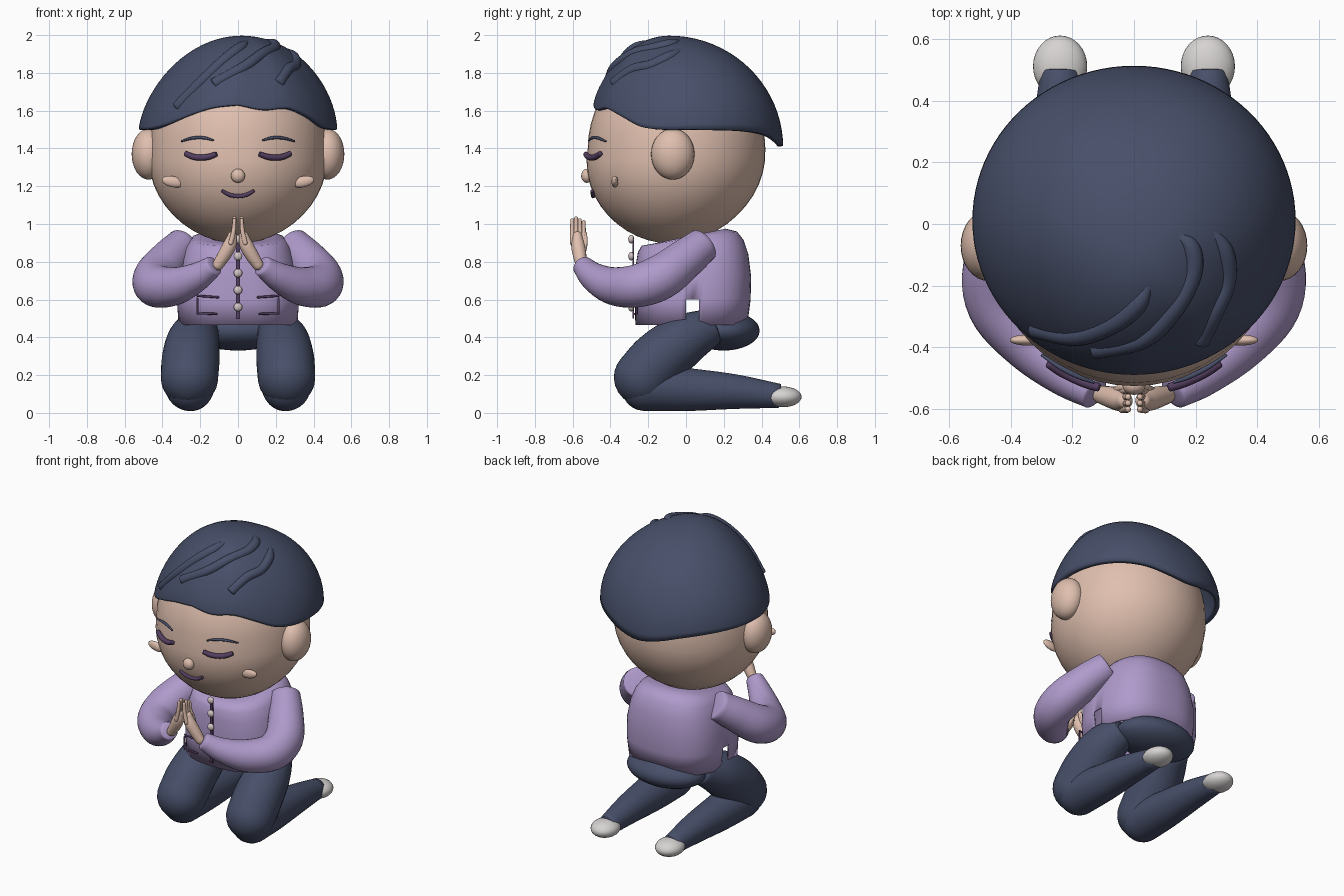
import bpy, bmesh, math
from mathutils import Vector, Matrix
from mathutils.bvhtree import BVHTree

cube = bpy.data.objects.get("Cube")
if cube:
    bpy.data.objects.remove(cube, do_unlink=True)


def material(name, r, g, b):
    m = bpy.data.materials.new(name)
    m.use_nodes = True
    m.diffuse_color = (r, g, b, 1)
    bsdf = next(n for n in m.node_tree.nodes if n.type == 'BSDF_PRINCIPLED')
    bsdf.inputs["Base Color"].default_value = (r, g, b, 1)
    bsdf.inputs["Roughness"].default_value = 0.7
    return m


NAVY = material("navy", .063, .078, .14)
SKIN = material("skin", .74, .52, .425)
LILAC = material("lilac", .43, .325, .6)
PLUM = material("dark plum", .09, .05, .12)
WHITE = material("sock white", .67, .65, .64)
PEARL = material("button pearl", .66, .56, .56)


def finish(name, bm, mat, thickness=0, angle=50):
    bmesh.ops.recalc_face_normals(bm, faces=bm.faces[:])
    mesh = bpy.data.meshes.new(name)
    bm.to_mesh(mesh)
    bm.free()
    ob = bpy.data.objects.new(name, mesh)
    bpy.context.collection.objects.link(ob)
    mesh.materials.append(mat)
    if thickness:
        mod = ob.modifiers.new("thickness", 'SOLIDIFY')
        mod.thickness, mod.offset = thickness, -1
    bpy.ops.object.select_all(action='DESELECT')
    ob.select_set(True)
    bpy.context.view_layer.objects.active = ob
    bpy.ops.object.shade_smooth_by_angle(angle=math.radians(angle))
    return ob


def ball(name, centre, radii, mat, turn=0, seg=32):
    bm = bmesh.new()
    bmesh.ops.create_uvsphere(bm, u_segments=seg, v_segments=seg // 2, radius=1)
    bm.transform(Matrix.Translation(centre) @ Matrix.Rotation(turn, 4, 'Y')
                 @ Matrix.Diagonal((*radii, 1)))
    return finish(name, bm, mat)


def bridge(bm, rings):
    n = len(rings[0])
    for a, b in zip(rings, rings[1:]):
        for i in range(n):
            j = (i + 1) % n
            bm.faces.new((a[i], a[j], b[j], b[i]))


def spline(pts, steps):
    """Smooth curve through the control points (any dimension)."""
    p = [Vector(q) for q in pts]
    p = [2 * p[0] - p[1]] + p + [2 * p[-1] - p[-2]]
    out = []
    for a, b, c, d in zip(p, p[1:], p[2:], p[3:]):
        for s in range(steps):
            t = s / steps
            out.append(.5 * (2 * b + (c - a) * t + (2 * a - 5 * b + 4 * c - d) * t * t
                             + (3 * b - a - 3 * c + d) * t ** 3))
    return out + [p[-2]]


def sweep(name, pts, mat, seg=20, steps=6, round_ends=(1, 1), flip=1):
    """Tube through (x, y, z, radius) points with domed ends (start, end)."""
    path = [(Vector((flip * q[0], q[1], q[2])), q[3]) for q in spline(pts, steps)]
    for dome in round_ends:
        path.reverse()
        tip, r = path[-1]
        along = (tip - path[-2][0]).normalized()
        for k in range(1, 7):
            a = k * math.pi / 12.3
            path.append((tip + along * r * dome * math.sin(a), r * math.cos(a)))
    bm = bmesh.new()
    rings, u = [], Vector((.3, .2, .9))
    for i, (c, r) in enumerate(path):
        t = (path[min(i + 1, len(path) - 1)][0] - path[max(i - 1, 0)][0]).normalized()
        u = (u - t * u.dot(t)).normalized()
        v = t.cross(u)
        rings.append([bm.verts.new(c + r * (u * math.cos(w) + v * math.sin(w)))
                      for w in (2 * math.pi * k / seg for k in range(seg))])
    bridge(bm, rings)
    bm.faces.new(rings[0])
    bm.faces.new(rings[-1])
    return finish(name, bm, mat)


# Head: an egg with a slightly fuller, forward chin
bm = bmesh.new()
bmesh.ops.create_uvsphere(bm, u_segments=48, v_segments=24, radius=1)
for v in bm.verts:
    low = max(0, -v.co.z)
    full = 1 + .12 * low * (1 - low)
    v.co = (.47 * full * v.co.x, .47 * full * v.co.y - .05 - .03 * low, 1.4 + .503 * v.co.z)
finish("head", bm, SKIN)
ball("nose", (0, -.525, 1.255), (.037, .03, .037), SKIN)


def face_line(name, pts, r, lift, mat, taper, flip=1):
    """Thin tube following the front of the head."""
    on_face = [(x, -.05 - lift - .47 * math.sqrt(1 - (x / .47) ** 2 - ((z - 1.4) / .5) ** 2), z,
                r * (taper if i in (0, len(pts) - 1) else 1)) for i, (x, z) in enumerate(pts)]
    sweep(name, on_face, mat, 12, round_ends=(.3, .3), flip=flip)


face_line("mouth", [(-.084, 1.176), (-.045, 1.155), (0, 1.147), (.045, 1.155), (.084, 1.176)],
          .011, .036, PLUM, .8)

# Hair: a dome with a wavy rim, fuller at the back than at the front
back_rim = [1.515, 1.5, 1.5, 1.498, 1.495, 1.485, 1.465, 1.432]
rim_heights = ([1.63, 1.603, 1.612, 1.57] + back_rim + [1.412] + back_rim[:0:-1]
               + [1.505, 1.53, 1.575, 1.615, 1.63])
RIM = spline([(z, 0) for z in rim_heights], 4)
bm = bmesh.new()
rings = []
N, LEVELS = 96, 20
apex = Vector((.02, -.09))
for k in range(LEVELS):
    phi = math.pi / 2 * k / LEVELS
    ring = []
    for i in range(N):
        a = 2 * math.pi * i / N
        z0 = RIM[i][0]
        edge = Vector((.525 * math.sin(a), .012 - .502 * math.cos(a)))
        p = apex.lerp(edge, math.cos(phi))
        slope = 1.22 + .22 * math.cos(a + .4)
        ring.append(bm.verts.new((p.x, p.y, z0 + (1.997 - z0) * math.sin(phi) ** slope)))
    rings.append(ring)
bridge(bm, rings)
top = bm.verts.new((*apex, 1.997))
for i in range(N):
    bm.faces.new((rings[-1][i], rings[-1][(i + 1) % N], top))
bmesh.ops.recalc_face_normals(bm, faces=bm.faces[:])
surface = BVHTree.FromBMesh(bm)
finish("hair", bm, NAVY, .03)

# Raised strands mostly sunk into the hair
STRANDS = [[(-.33, -.35), (-.2, -.375), (-.08, -.34), (.01, -.27), (.055, -.19)],
           [(-.13, -.42), (.03, -.385), (.13, -.29), (.195, -.17), (.19, -.08), (.14, -.03)],
           [(.22, -.39), (.27, -.29), (.31, -.19), (.3, -.09), (.25, -.01)]]
for n, strand in enumerate(STRANDS):
    pts = []
    for i, (x, y) in enumerate(strand):
        hit, normal = surface.ray_cast(Vector((x, y, 3)), Vector((0, 0, -1)))[:2]
        pts.append((*(hit - normal * .014), .012 if i == len(strand) - 1 else .031))
    sweep(f"hair_strand_{n + 1}", pts, NAVY, 16, round_ends=(.3, 1))

# Jacket: lofted rounded box, open below, lower at the neck front, with a slit in each side
bm = bmesh.new()
rings = []
for z_front, z_back, rx, front, back in [
        (.465, .465, .315, -.268, .325), (.6, .6, .325, -.272, .342), (.71, .72, .32, -.27, .345),
        (.79, .84, .3, -.265, .33), (.85, .915, .275, -.255, .305), (.885, .96, .245, -.235, .27),
        (.895, .975, .19, -.18, .21)]:
    ring = []
    for i in range(56):
        a = 2 * math.pi * i / 56
        c, s = math.cos(a), math.sin(a)
        sy = math.copysign(abs(s) ** .78, s)
        ring.append(bm.verts.new((rx * math.copysign(abs(c) ** .78, c),
                                  (front + back) / 2 + (back - front) / 2 * sy,
                                  (z_front + z_back) / 2 + (z_back - z_front) / 2 * sy)))
    rings.append(ring)
bridge(bm, rings)
bm.faces.new(rings[-1])
for y in (0, .07):
    bmesh.ops.bisect_plane(bm, geom=bm.verts[:] + bm.edges[:] + bm.faces[:],
                           plane_co=(0, y, 0), plane_no=(0, 1, 0))
slit = [f for f in bm.faces if 0 < f.calc_center_median().y < .07
        and f.calc_center_median().z < .6 and abs(f.calc_center_median().x) > .2]
bmesh.ops.delete(bm, geom=slit, context='FACES')
finish("jacket", bm, LILAC, .012)

# Placket and buttons
bm = bmesh.new()
bmesh.ops.create_cube(bm, size=1)
bm.transform(Matrix.Translation((0, -.28, .715)) @ Matrix.Diagonal((.022, .009, .43, 1)))
finish("placket", bm, PLUM)
for n in range(5):
    ball(f"button_{n + 1}", (0, -.29, .56 + .09 * n), (.023, .016, .023), PEARL, seg=16)

# Hips
ball("hips", (0, .2, .435), (.27, .19, .105), NAVY)

# Paired parts
for side, s in (("left", 1), ("right", -1)):
    ball(f"{side}_ear", (s * .473, -.07, 1.37), (.09, .115, .135), SKIN)
    ball(f"{side}_cheek", (s * .345, -.377, 1.224), (.06, .018, .029), SKIN, s * -.2, 20)
    face_line(f"{side}_eye", [(.115, 1.37), (.155, 1.356), (.2, 1.351), (.24, 1.357), (.278, 1.373)],
              .016, .026, PLUM, .85, s)
    face_line(f"{side}_brow", [(.13, 1.443), (.18, 1.456), (.24, 1.455), (.3, 1.438)],
              .008, .015, NAVY, .6, s)

    # Pocket outline
    for part, a, b in (("top", (.105, .612), (.215, .62)), ("edge", (.215, .605), (.215, .527)),
                       ("bottom", (.115, .524), (.215, .527))):
        sweep(f"{side}_pocket_{part}", [(x, -.27 + max(0, x - .15) * .15, z, .006) for x, z in (a, b)],
              PLUM, 8, 2, flip=s)

    # Sleeve, palm, fingers and thumb
    sweep(f"{side}_sleeve", [(.29, .09, .89, .092), (.365, -.01, .81, .107), (.433, -.13, .72, .119),
                             (.428, -.26, .672, .114), (.33, -.385, .672, .1), (.22, -.485, .718, .077),
                             (.13, -.548, .778, .055)], LILAC, 28, round_ends=(.1, .2), flip=s)
    sweep(f"{side}_palm", [(.105, -.555, .785, .03), (.07, -.564, .84, .036),
                           (.043, -.572, .89, .036), (.03, -.575, .935, .026)], SKIN, 16, flip=s)
    for n in range(4):
        y = -.602 + .02 * n
        sweep(f"{side}_finger_{n + 1}", [(.038, y, .9, .013), (.024, y, .96, .012),
                                         (.019, y, 1.03 - .01 * abs(n - 1), .01)], SKIN, 10, 4, flip=s)
    sweep(f"{side}_thumb", [(.062, -.545, .85, .015), (.04, -.533, .905, .013),
                            (.025, -.535, .95, .01)], SKIN, 10, 4, flip=s)

    # Folded leg and foot
    sweep(f"{side}_thigh", [(.2, .13, .455, .1), (.235, -.01, .385, .138), (.25, -.14, .285, .153),
                            (.257, -.232, .185, .152)], NAVY, 28, round_ends=(.2, .97), flip=s)
    sweep(f"{side}_shin", [(.255, -.22, .14, .13), (.25, 0, .124, .115), (.245, .25, .113, .093),
                           (.24, .495, .09, .064)], NAVY, 28, round_ends=(.95, .1), flip=s)
    ball(f"{side}_foot", (s * .24, .512, .085), (.088, .1, .055), WHITE)
